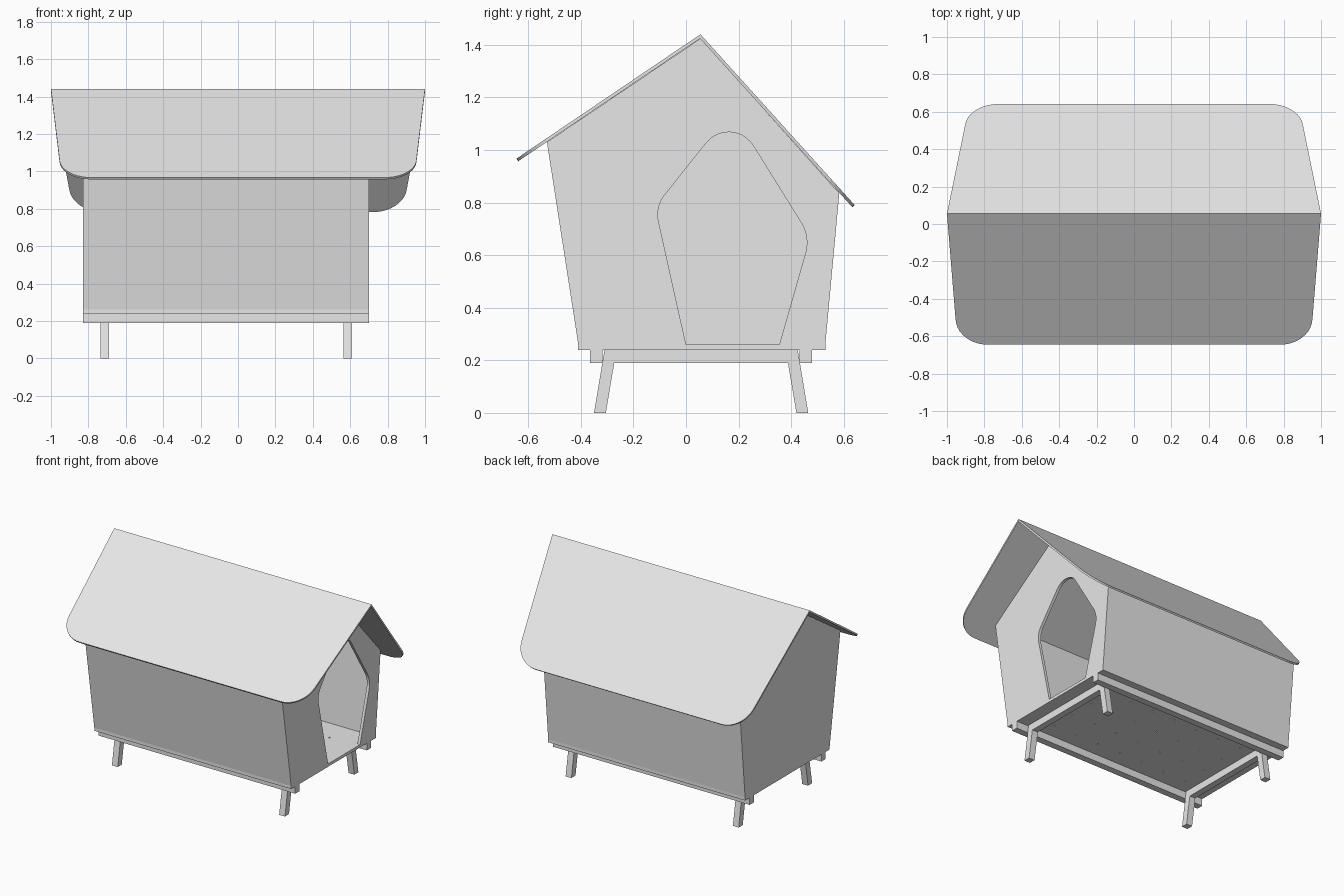
import bpy
import bmesh
from mathutils import Vector

cube = bpy.data.objects.get("Cube")
if cube:
    bpy.data.objects.remove(cube, do_unlink=True)

# One plain grey finish for everything
grey = bpy.data.materials.new("light_grey")
grey.use_nodes = True
grey.diffuse_color = (0.8, 0.8, 0.8, 1)
grey.node_tree.nodes["Principled BSDF"].inputs["Base Color"].default_value = (0.8, 0.8, 0.8, 1)


def finish(name, bm):
    bmesh.ops.recalc_face_normals(bm, faces=bm.faces)
    mesh = bpy.data.meshes.new(name)
    bm.to_mesh(mesh)
    bm.free()
    mesh.materials.append(grey)
    obj = bpy.data.objects.new(name, mesh)
    bpy.context.scene.collection.objects.link(obj)
    return obj


def prism(name, points, offset):
    """Extrude a flat outline along an offset."""
    bm = bmesh.new()
    face = bm.faces.new([bm.verts.new(p) for p in points])
    moved = bmesh.ops.extrude_face_region(bm, geom=[face], use_keep_orig=True)["geom"]
    verts = [v for v in moved if isinstance(v, bmesh.types.BMVert)]
    bmesh.ops.translate(bm, verts=verts, vec=offset)
    return finish(name, bm)


def along_x(name, outline, x0, x1):
    return prism(name, [(x0, y, z) for y, z in outline], (x1 - x0, 0, 0))


def fillet(corners, steps=10):
    """Round each (x, y, tangent_length) corner with a circular arc."""
    out = []
    for i, (x, y, t) in enumerate(corners):
        p = Vector((x, y))
        if not t:
            out.append(p)
            continue
        a = (Vector(corners[i - 1][:2]) - p).normalized()
        b = (Vector(corners[(i + 1) % len(corners)][:2]) - p).normalized()
        half = a.angle(b) / 2
        from math import cos, tan
        centre = p + (a + b).normalized() * (t / cos(half))
        radius = t * tan(half)
        r0, r1 = p + a * t - centre, p + b * t - centre
        for k in range(steps + 1):
            r = r0.normalized().slerp(r1.normalized(), k / steps)
            out.append(centre + r * radius)
    return out


def cut(target, cutter):
    cutter.hide_render = True
    mod = target.modifiers.new("cut", "BOOLEAN")
    mod.operation = "DIFFERENCE"
    mod.solver = "EXACT"
    mod.object = cutter
    bpy.context.view_layer.objects.active = target
    bpy.ops.object.modifier_apply(modifier=mod.name)
    bpy.data.objects.remove(cutter, do_unlink=True)


# House shell: floor, slanted side walls and gables, open under the roof
LEFT_END, RIGHT_END, WALL = -0.83, 0.70, 0.02
house = along_x("house_shell", [(-0.41, 0.24), (0.53, 0.24), (0.53, 0.262), (0.583, 0.835),
                                (0.055, 1.424), (-0.529, 1.03), (-0.41, 0.262)],
                LEFT_END, RIGHT_END)
cut(house, along_x("room_cutter", [(-0.39, 0.26), (0.51, 0.26), (0.567, 0.9),
                                   (0.055, 1.48), (-0.513, 1.1)],
                   LEFT_END + WALL, RIGHT_END - WALL))

# Doorway in the right gable
doorway = fillet([(0, 0.26, 0), (0.355, 0.26, 0), (0.472, 0.669, 0.065),
                  (0.174, 1.148, 0.155), (-0.117, 0.784, 0.06)])
cut(house, along_x("door_cutter", doorway, RIGHT_END - 0.1, RIGHT_END + 0.1))

# Drain holes in the floor
bm = bmesh.new()
for i in range(7):
    for j in range(4):
        made = bmesh.ops.create_cone(bm, cap_ends=True, segments=8, radius1=0.006,
                                     radius2=0.006, depth=0.1)
        bmesh.ops.translate(bm, verts=made["verts"],
                            vec=(-0.6 + i * 0.18, -0.21 + j * 0.18, 0.25))
cut(house, finish("hole_cutter", bm))


# Roof panels: thin sheets tapering away from the ridge, with rounded corners
def roof_panel(name, eave_y, eave_z, eave_x):
    ridge = Vector((0, 0.055, 1.44))
    slope = Vector((0, eave_y, eave_z)) - ridge
    length = slope.length
    down = slope.normalized()
    inward = down.cross(Vector((1, 0, 0)))
    if inward.z > 0:
        inward.negate()
    outline = fillet([(-1, 0, 0), (1, 0, 0), (eave_x, length, 0.16), (-eave_x, length, 0.16)])
    prism(name, [ridge + Vector((p.x, 0, 0)) + down * p.y for p in outline], inward * 0.012)


roof_panel("front_roof_panel", -0.645, 0.967, 0.943)
roof_panel("back_roof_panel", 0.642, 0.79, 0.88)

# Leg frames: two splayed legs joined by a cross beam
for name, x in (("left_leg_frame", 0.565), ("right_leg_frame", -0.735)):
    along_x(name, [(-0.35, 0), (-0.305, 0), (-0.273, 0.19), (0.388, 0.19), (0.42, 0),
                   (0.465, 0), (0.425, 0.24), (-0.31, 0.24)], x, x + 0.045)

# Long floor rails outside the legs
for name, y in (("front_rail", -0.365), ("back_rail", 0.432)):
    along_x(name, [(y, 0.19), (y + 0.047, 0.19), (y + 0.047, 0.24), (y, 0.24)],
            LEFT_END, RIGHT_END)
